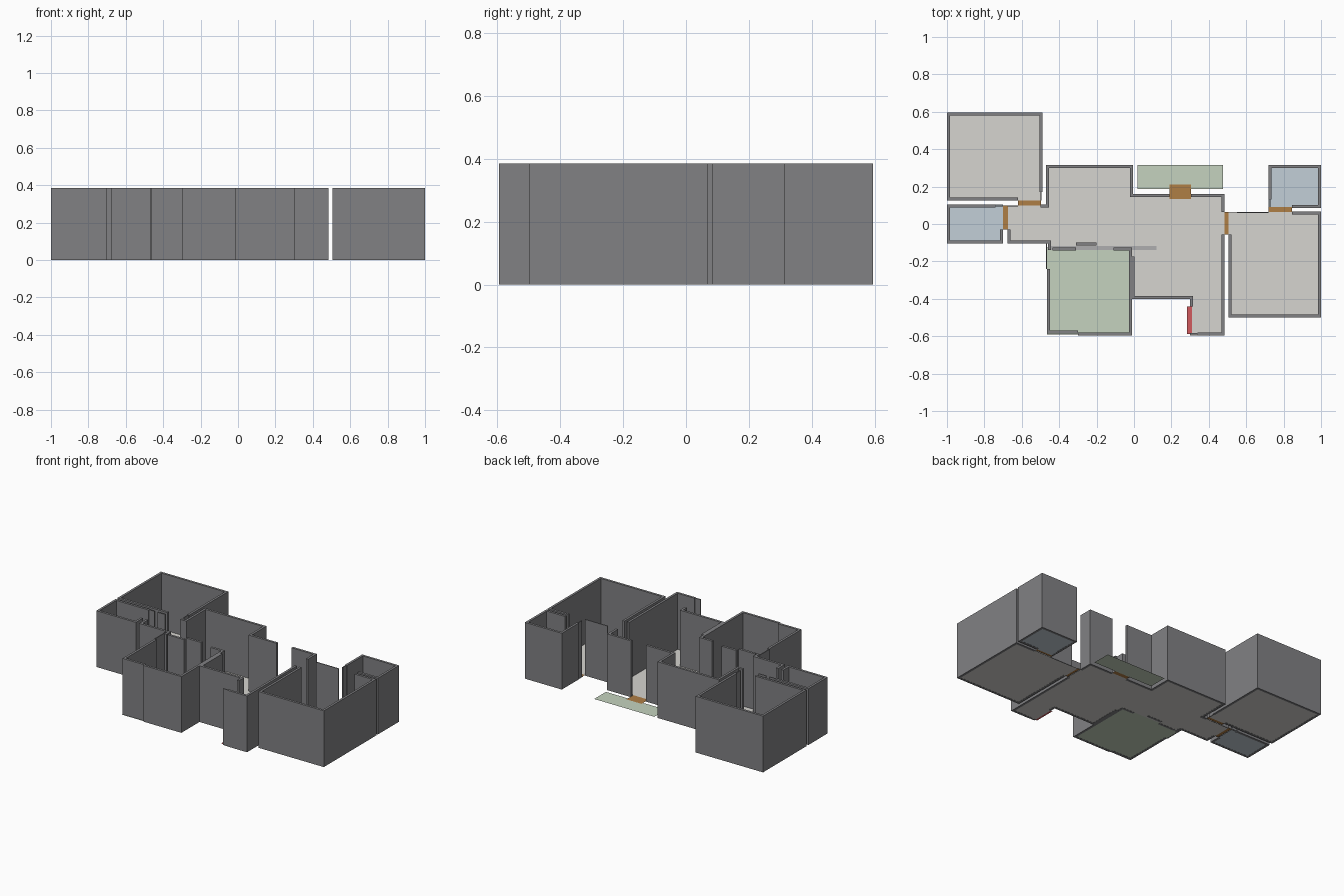
import bpy
import bmesh
from mathutils import Vector

if "Cube" in bpy.data.objects:
    bpy.data.objects.remove(bpy.data.objects["Cube"])

HEIGHT = 0.385
THICK, THIN = 0.016, 0.006


def material(name, rgb):
    m = bpy.data.materials.new(name)
    m.diffuse_color = (*rgb, 1)
    m.use_nodes = True
    m.node_tree.nodes["Principled BSDF"].inputs["Base Color"].default_value = m.diffuse_color
    return m


WALL = material("wall_grey", (0.22, 0.22, 0.23))
FLOOR = material("floor_pale", (0.67, 0.66, 0.63))
TILE = material("tile_blue", (0.54, 0.62, 0.68))
GREEN = material("tile_green", (0.56, 0.65, 0.52))
WOOD = material("door_wood", (0.43, 0.21, 0.06))
RED = material("door_red", (0.64, 0.10, 0.11))
GREY = material("threshold_grey", (0.42, 0.42, 0.43))


def finish(bm, name, mat):
    me = bpy.data.meshes.new(name)
    bm.to_mesh(me)
    bm.free()
    ob = bpy.data.objects.new(name, me)
    bpy.context.collection.objects.link(ob)
    me.materials.append(mat)


def left(a, b):
    d = (b - a).normalized()
    return Vector((-d.y, d.x))


def add_wall(bm, path, t):
    """Mitred wall strip, thickened to the left (room side) of the path."""
    p = [Vector(q) for q in path]
    inner = []
    for i, q in enumerate(p):
        off = Vector((0, 0))
        if i > 0:
            off += left(p[i - 1], q)
        if i < len(p) - 1:
            n = left(q, p[i + 1])
            if i == 0 or abs(off.dot(n)) < 0.5:
                off += n
        inner.append(q + off * t)
    outline = p + inner[::-1]
    lo = [bm.verts.new((v.x, v.y, 0)) for v in outline]
    hi = [bm.verts.new((v.x, v.y, HEIGHT)) for v in outline]
    n, k = len(outline), len(p)
    for i in range(n):
        j = (i + 1) % n
        bm.faces.new((lo[i], lo[j], hi[j], hi[i]))
    for i in range(k - 1):
        a, b, c, d = i, i + 1, n - 2 - i, n - 1 - i
        bm.faces.new((hi[a], hi[b], hi[c], hi[d]))
        bm.faces.new((lo[d], lo[c], lo[b], lo[a]))


def walls(name, thick, thin=()):
    bm = bmesh.new()
    for path in thick:
        add_wall(bm, path, THICK)
    for path in thin:
        add_wall(bm, path, THIN)
    bmesh.ops.recalc_face_normals(bm, faces=bm.faces)
    finish(bm, name + "_walls", WALL)


def floor(name, pts, mat, z=0.001):
    bm = bmesh.new()
    bm.faces.new([bm.verts.new((x, y, z)) for x, y in pts])
    finish(bm, name, mat)


def rect(name, x0, x1, y0, y1, mat, z=0.001):
    floor(name, [(x0, y0), (x1, y0), (x1, y1), (x0, y1)], mat, z)


# Left bedroom and bathroom
walls("left_bedroom",
      [[(-.49, .17), (-.49, .595), (-1, .595), (-1, .125), (-.62, .125)]],
      [[(-.495, .125), (-.495, .17)]])
rect("left_bedroom_floor", -1, -.495, .125, .595, FLOOR)
walls("left_bathroom",
      [[(-.74, .105), (-1, .105), (-1, -.105), (-.7, -.105), (-.7, -.03)]],
      [[(-.7, .1), (-.74, .1)]])
rect("left_bathroom_floor", -1, -.7, -.105, .105, TILE)

# Living room with hall and entrance
walls("living_room",
      [[(-.675, -.03), (-.675, -.105), (-.46, -.105), (-.46, -.14)],
       [(-.31, -.115), (-.2, -.115)],
       [(-.012, -.175), (-.012, -.4), (.3, -.4), (.3, -.44)],
       [(.34, -.595), (.485, -.595), (.485, -.055)],
       [(.485, .065), (.485, .16), (.305, .16)],
       [(.19, .16), (-.005, .16), (-.005, .315), (-.47, .315),
        (-.47, .105), (-.5, .105)]],
      [[(.3, -.59), (.34, -.59)], [(-.62, .1), (-.675, .1)]])
floor("living_room_floor",
      [(-.675, -.105), (-.46, -.105), (-.46, -.125), (-.012, -.125),
       (-.012, -.4), (.3, -.4), (.3, -.595), (.485, -.595), (.485, .16),
       (-.005, .16), (-.005, .315), (-.47, .315), (-.47, .1), (-.675, .1)],
      FLOOR)

# Kitchen
walls("kitchen",
      [[(-.31, -.125), (-.435, -.125)],
       [(-.465, -.24), (-.465, -.585), (-.3, -.585)],
       [(-.3, -.595), (-.012, -.595), (-.012, -.125), (-.11, -.125)]],
      [[(-.47, -.105), (-.47, -.24)]])
rect("kitchen_floor", -.465, -.012, -.59, -.125, GREEN)

# Right bedroom and bathroom
walls("right_bedroom",
      [[(.505, -.055), (.505, -.5), (1, -.5), (1, .068), (.845, .068)]],
      [[(.72, .065), (.55, .065)]])
rect("right_bedroom_floor", .505, 1, -.5, .065, FLOOR)
walls("right_bathroom",
      [[(.845, .085), (1, .085), (1, .315), (.72, .315), (.72, .13)]],
      [[(.725, .09), (.725, .13)][::-1]])
rect("right_bathroom_floor", .72, 1, .085, .315, TILE)

# Balcony
rect("balcony_floor", .02, .475, .188, .315, GREEN)

# Flat door and opening markers
for name, x0, x1, y0, y1, mat in [
        ("left_bedroom_door", -.62, -.497, .1, .125, WOOD),
        ("left_bathroom_door", -.7, -.675, -.03, .1, WOOD),
        ("right_bedroom_door", .485, .505, -.055, .065, WOOD),
        ("right_bathroom_door", .72, .845, .065, .09, WOOD),
        ("balcony_door", .19, .305, .135, .21, WOOD),
        ("entrance_door", .283, .31, -.588, -.44, RED),
        ("kitchen_opening", -.46, .12, -.14, -.117, GREY)]:
    rect(name, x0, x1, y0, y1, mat, 0.004)
